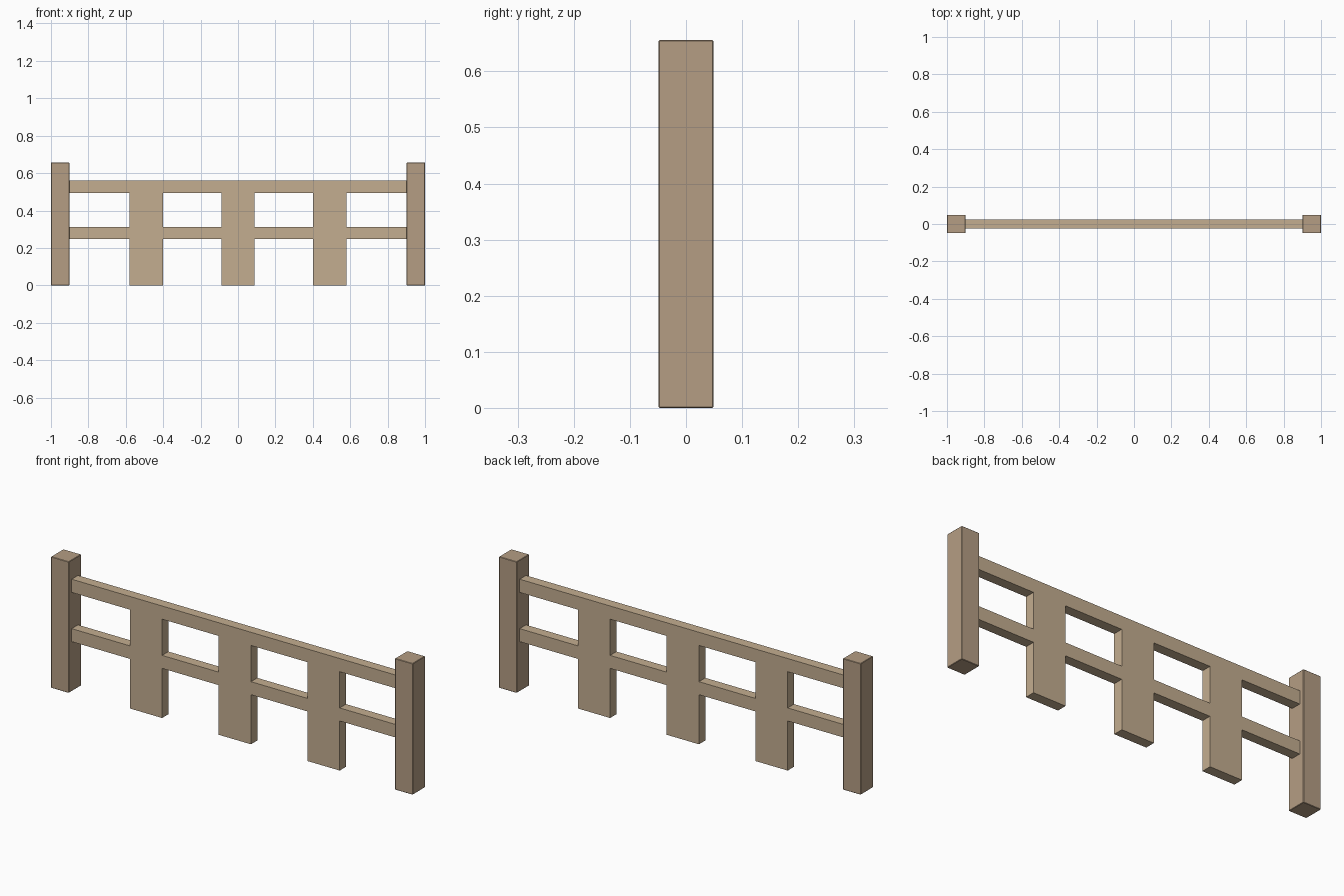
import bpy, bmesh

if "Cube" in bpy.data.objects:
    bpy.data.objects.remove(bpy.data.objects["Cube"])


def material(name, color):
    m = bpy.data.materials.new(name)
    m.diffuse_color = (*color, 1)
    m.use_nodes = True
    m.node_tree.nodes["Principled BSDF"].inputs["Base Color"].default_value = m.diffuse_color
    return m


def finish(bm, name, mat):
    bmesh.ops.recalc_face_normals(bm, faces=bm.faces)
    mesh = bpy.data.meshes.new(name)
    bm.to_mesh(mesh)
    bm.free()
    mesh.materials.append(mat)
    obj = bpy.data.objects.new(name, mesh)
    bpy.context.collection.objects.link(obj)
    return obj


post_wood = material("post_wood", (0.46, 0.34, 0.23))
panel_wood = material("panel_wood", (0.55, 0.42, 0.28))

# End posts with barely eased edges
POST_W, POST_H = 0.098, 0.656
for side, sign in (("left", -1), ("right", 1)):
    bm = bmesh.new()
    bmesh.ops.create_cube(bm, size=1)
    for v in bm.verts:
        v.co.x = v.co.x * POST_W + sign * (1 - POST_W / 2)
        v.co.y *= POST_W
        v.co.z = (v.co.z + 0.5) * POST_H
    post = finish(bm, side + "_post", post_wood)
    bevel = post.modifiers.new("eased_edges", "BEVEL")
    bevel.width = 0.002
    bevel.segments = 1

# Rails and boards as one flush panel: fill cells of a grid, then thicken
HALF_T = 0.025
xs = [-0.903, -0.58, -0.402, -0.089, 0.089, 0.402, 0.58, 0.903]
zs = [0, 0.248, 0.313, 0.494, 0.56]
bm = bmesh.new()
grid = [[bm.verts.new((x, -HALF_T, z)) for z in zs] for x in xs]
for i in range(len(xs) - 1):
    for j in range(len(zs) - 1):
        is_board, is_rail = i % 2 == 1, j % 2 == 1
        if is_board or is_rail:
            bm.faces.new((grid[i][j], grid[i + 1][j],
                          grid[i + 1][j + 1], grid[i][j + 1]))
bmesh.ops.delete(bm, geom=[v for v in bm.verts if not v.link_faces], context="VERTS")
ext = bmesh.ops.extrude_face_region(bm, geom=bm.faces[:], use_keep_orig=True)
for v in ext["geom"]:
    if isinstance(v, bmesh.types.BMVert):
        v.co.y = HALF_T
finish(bm, "fence_rails_and_boards", panel_wood)
